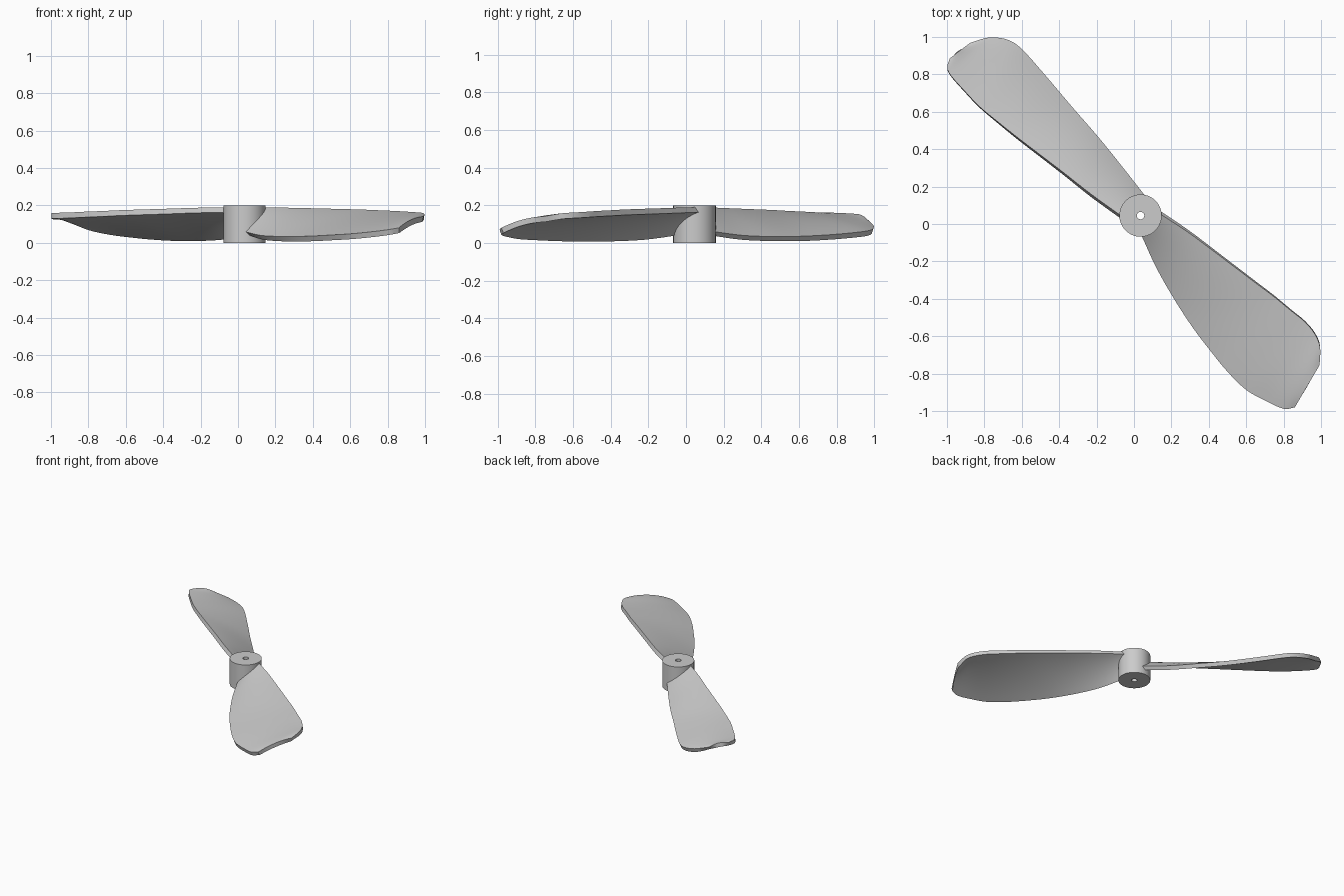
import bpy, bmesh, math
from mathutils import Vector

if "Cube" in bpy.data.objects:
    bpy.data.objects.remove(bpy.data.objects["Cube"])


def finish(bm, name):
    me = bpy.data.meshes.new(name)
    bm.to_mesh(me)
    bm.free()
    ob = bpy.data.objects.new(name, me)
    bpy.context.collection.objects.link(ob)
    for p in me.polygons:
        p.use_smooth = True
    return ob


def sharpen(ob):
    bpy.ops.object.select_all(action='DESELECT')
    ob.select_set(True)
    bpy.context.view_layer.objects.active = ob
    bpy.ops.object.shade_smooth_by_angle(angle=math.radians(35))


def catmull(pts, steps=4):
    p = [Vector(q) for q in pts]
    p = [2 * p[0] - p[1]] + p + [2 * p[-1] - p[-2]]
    out = []
    for i in range(1, len(p) - 2):
        a, b, c, d = p[i - 1:i + 3]
        for s in range(steps):
            t = s / steps
            out.append(0.5 * (2 * b + (c - a) * t + (2 * a - 5 * b + 4 * c - d) * t * t
                              + (3 * b - a - 3 * c + d) * t ** 3))
    return out + [p[-2]]


def blade(name, high, low, across=10, camber=0.014):
    bm = bmesh.new()
    rows = []
    for h, l in zip(catmull(high), catmull(low)):
        row = []
        for j in range(across + 1):
            t = j / across
            co = h.lerp(l, t)
            co.z += camber * 4 * t * (1 - t)
            row.append(bm.verts.new(co))
        rows.append(row)
    for r, q in zip(rows, rows[1:]):
        for j in range(across):
            bm.faces.new((r[j], r[j + 1], q[j + 1], q[j]))
    bm.normal_update()
    if sum(f.normal.z for f in bm.faces) < 0:
        bmesh.ops.reverse_faces(bm, faces=bm.faces[:])
    # thicken downwards from the top skin
    ob = finish(bm, name)
    mod = ob.modifiers.new("thickness", 'SOLIDIFY')
    mod.thickness = 0.03
    mod.offset = -1
    bpy.context.view_layer.objects.active = ob
    bpy.ops.object.modifier_apply(modifier=mod.name)
    sharpen(ob)


# rear-left blade: raised edge and lowered edge, hub to tip
blade("rear_blade",
      [(-.07, .045, .19), (-.23, .16, .187), (-.383, .28, .182), (-.61, .453, .175),
       (-.72, .54, .17), (-.823, .625, .166), (-.90, .705, .162), (-.98, .795, .16),
       (-.998, .84, .158), (-.985, .885, .152)],
      [(.06, .15, .06), (-.06, .303, .04), (-.19, .464, .034), (-.33, .625, .036),
       (-.475, .796, .046), (-.60, .936, .06), (-.673, .984, .07), (-.753, .998, .085),
       (-.81, .99, .10), (-.877, .968, .12)])

# front-right blade
blade("front_blade",
      [(.13, .06, .19), (.29, -.045, .187), (.458, -.17, .183), (.65, -.315, .178),
       (.75, -.39, .174), (.84, -.464, .17), (.91, -.52, .166), (.965, -.585, .162),
       (.995, -.66, .157), (.992, -.755, .14)],
      [(.035, -.05, .06), (.12, -.235, .04), (.22, -.41, .034), (.315, -.555, .034),
       (.41, -.68, .037), (.50, -.79, .042), (.60, -.887, .048), (.705, -.946, .058),
       (.80, -.988, .07), (.86, -.98, .08)])

# hub with a through bore, revolved from a rectangular section
bm = bmesh.new()
N = 64
section = [(.02, 0), (.113, 0), (.113, .2), (.02, .2)]
rings = [[bm.verts.new((r * math.cos(2 * math.pi * i / N), r * math.sin(2 * math.pi * i / N), z))
          for i in range(N)] for r, z in section]
for k in range(4):
    a, b = rings[k], rings[(k + 1) % 4]
    for i in range(N):
        j = (i + 1) % N
        bm.faces.new((a[i], a[j], b[j], b[i]))
bmesh.ops.recalc_face_normals(bm, faces=bm.faces[:])
hub = finish(bm, "hub")
hub.location = (.035, .045, 0)
sharpen(hub)
